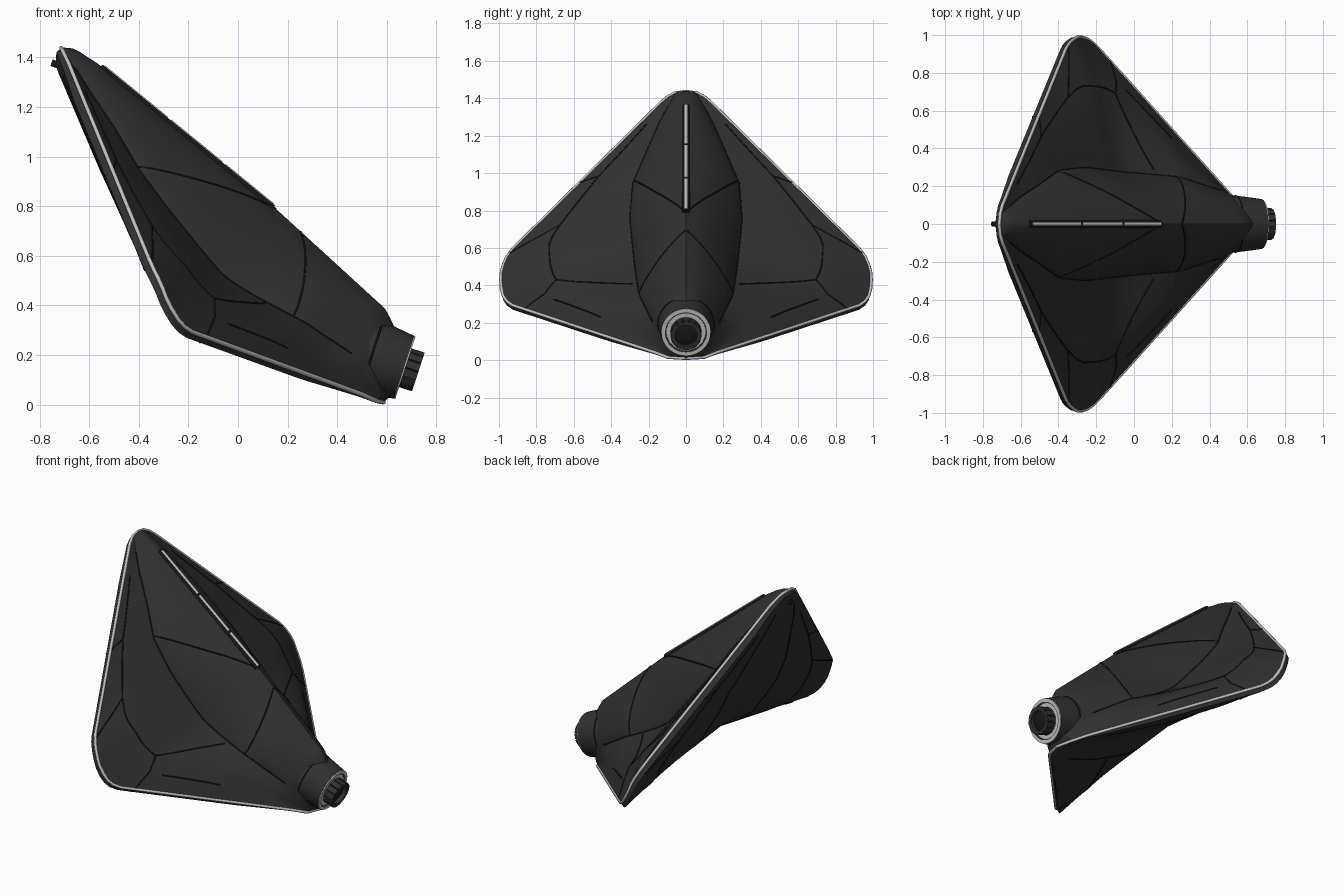
import bpy, bmesh, math
from mathutils import Vector

if "Cube" in bpy.data.objects:
    bpy.data.objects.remove(bpy.data.objects["Cube"])


def material(name, rgb):
    m = bpy.data.materials.new(name)
    m.use_nodes = True
    m.diffuse_color = (*rgb, 1)
    m.node_tree.nodes["Principled BSDF"].inputs["Base Color"].default_value = (*rgb, 1)
    return m


SKIN = material("charcoal skin", (0.03, 0.03, 0.031))
SEAM = material("black seam", (0.009, 0.009, 0.009))
TRIM = material("pale trim", (0.55, 0.55, 0.55))

# Half outline of the drooped wing, from nose round the tip to the tail
OUTLINE = [Vector(p) for p in (
    (-.71, 0, 1.44), (-.705, .06, 1.432), (-.695, .10, 1.41), (-.68, .135, 1.38),
    (-.36, .925, .60), (-.34, .958, .555), (-.318, .978, .51), (-.30, .988, .47),
    (-.285, .99, .43), (-.262, .987, .385), (-.237, .976, .345), (-.212, .957, .317),
    (-.18, .925, .295), (.50, .17, .045), (.56, .10, .018), (.59, 0, .012))]
NOSE, TAIL = OUTLINE[0], OUTLINE[-1]
LENGTH = (TAIL - NOSE).length
AXIS = (TAIL - NOSE).normalized()
UP = Vector((-AXIS.z, 0, AXIS.x))
KNOTS = [(p - NOSE).dot(AXIS) / LENGTH for p in OUTLINE]

# Body height, half width, root lift, panel lift, belly and rim depth along the axis
HEIGHT = ((0, 0), (.02, .035), (.08, .065), (.55, .2), (.86, .255), (.93, .215), (1, .04))
WIDTH = ((0, .05), (.1, .14), (.3, .285), (.42, .3), (.75, .25), (.93, .15), (1, .1))
ROOT = ((0, 0), (.2, 0), (.35, -.02), (.5, -.035), (.58, -.03), (.66, .01), (.76, .07),
        (.9, .1), (1, 0))
PANEL = ((0, 0), (.32, 0), (.42, .01), (.5, .03), (.6, .055), (.75, .05), (.9, .02), (1, 0))
BELLY = ((0, .03), (.02, .07), (.25, .225), (.38, .3), (.53, .33), (.75, .19), (1, .012))
RIM = ((0, .03), (.1, .045), (.85, .035), (1, .012))


def interp(table, t):
    for (a, va), (b, vb) in zip(table, table[1:]):
        if t <= b:
            return va + (vb - va) * max(0, t - a) / (b - a)
    return table[-1][1]


def edge(t, side=1):
    p = interp(list(zip(KNOTS, OUTLINE)), t)
    return Vector((p.x, p.y * side, p.z))


def body_ratio(t):
    return min(interp(WIDTH, t) / max(edge(t).y, 1e-4), .9)


def band_ratio(t):
    """Span where the wing panel breaks down to its edge band."""
    return max(.74, (1 + body_ratio(t)) / 2)


def top(t, u, lift=0):
    """Upper surface: u runs from the spine (0) to the wing edge (+-1)."""
    r, root, a = body_ratio(t), interp(ROOT, t), abs(u)
    if a < r:
        h = root + (interp(HEIGHT, t) - root) * (1 - (a / r) ** 2) ** .75
    else:
        h = interp(((r, root), (band_ratio(t), interp(PANEL, t)), (1, 0)), a)
    side = -1 if u < 0 else 1
    return NOSE.lerp(TAIL, t).lerp(edge(t, side), a) + UP * (h + lift)


def under(t, u):
    side = -1 if u < 0 else 1
    keel = NOSE.lerp(TAIL, t) - UP * interp(BELLY, t)
    return keel.lerp(edge(t, side) - UP * interp(RIM, t), abs(u))


def finish(bm, name, mat, angle=35):
    bmesh.ops.remove_doubles(bm, verts=bm.verts, dist=1e-4)
    bmesh.ops.recalc_face_normals(bm, faces=bm.faces)
    me = bpy.data.meshes.new(name)
    bm.to_mesh(me)
    bm.free()
    me.materials.append(mat)
    ob = bpy.data.objects.new(name, me)
    bpy.context.collection.objects.link(ob)
    bpy.ops.object.select_all(action='DESELECT')
    ob.select_set(True)
    bpy.context.view_layer.objects.active = ob
    bpy.ops.object.shade_smooth_by_angle(angle=math.radians(angle))


def line(name, paths, radius, mat):
    cu = bpy.data.curves.new(name, 'CURVE')
    cu.dimensions = '3D'
    cu.bevel_depth = radius
    cu.bevel_resolution = 1
    cu.use_fill_caps = True
    for pts in paths:
        sp = cu.splines.new('POLY')
        sp.points.add(len(pts) - 1)
        for q, p in zip(sp.points, pts):
            q.co = (*p, 1)
    cu.materials.append(mat)
    ob = bpy.data.objects.new(name, cu)
    bpy.context.collection.objects.link(ob)


def steps(a, b, n):
    return [a + (b - a) * i / n for i in range(n + 1)]


# Hull: one ring of points per station, upper skin then belly
stations = sorted(KNOTS + steps(.05, .4, 14) + steps(.65, .94, 14))
bm = bmesh.new()
rings = []
for t in stations:
    r, band = body_ratio(t), band_ratio(t)
    half = [r * math.sin(a) for a in steps(0, math.pi / 2, 10)] + steps(r, band, 3)[1:]
    half += steps(band, 1, 2)[1:]
    us = [-u for u in reversed(half[1:])] + half
    pts = [top(t, u) for u in us] + [under(t, u) for u in reversed(us)]
    rings.append([bm.verts.new(p) for p in pts])
for a, b in zip(rings, rings[1:]):
    for i in range(len(a)):
        j = (i + 1) % len(a)
        bm.faces.new((a[i], a[j], b[j], b[i]))
finish(bm, "delta_hull", SKIN)

# Pale trim running round the wing edge
fine = sorted(KNOTS + steps(.05, .95, 30))
line("wing_edge_trim", [[edge(t, s) - UP * .004 for t in fine] for s in (1, -1)], .009, TRIM)

# Spine light strips in a dark channel
line("spine_channel", [[top(t, 0, -.01) for t in steps(.085, .545, 20)]], .021, SEAM)
line("spine_strips", [[top(t, 0, 0) for t in steps(a, b, 6)]
                      for a, b in ((.09, .258), (.266, .403), (.411, .54))], .014, TRIM)

# Panel seams, drawn on the skin from (station, span) waypoints
SEAMS = [
    [(.1, .8), (.25, .84), (.4, .8), (.51, .74), (.6, .72), (.68, .36)],
    [(.4, .8), (.46, 1)], [(.6, .72), (.63, .83), (.65, 1)], [(.25, .84), (.26, 1)],
    [(.66, .84), (.78, .8)]]


def trace(surface, way, side):
    out = []
    for (t0, u0), (t1, u1) in zip(way, way[1:]):
        out += [surface(t0 + (t1 - t0) * k, side * (u0 + (u1 - u0) * k)) for k in steps(0, 1, 8)]
    return out


def across_body(t0, t1, side):
    """Seam over the body from the spine at t0 to its side at t1."""
    return [top(t, side * v * body_ratio(t))
            for v, t in zip(steps(0, 1, 16), steps(t0, t1, 16))]


paths = []
for s in (1, -1):
    paths += [trace(top, way, s) for way in SEAMS]
    paths += [trace(under, way, s) for way in SEAMS[:4]]
    paths += [across_body(.55, .29, s), across_body(.62, .74, s)]
    for surface in (top, under):
        paths.append([surface(t, s * body_ratio(t)) for t in steps(.05, .88, 30)])
line("panel_seams", paths, .004, SEAM)

# Tail tube and engine, all turned about the thrust axis
THRUST = Vector((.95, 0, -.31)).normalized()
TURN = THRUST.to_track_quat('Z', 'Y').to_matrix()
EXIT = Vector((.67, 0, .15))


def turned(name, profile, mat, sides=40):
    """Revolve (radius, distance past the tail exit) points."""
    bm = bmesh.new()
    loops = []
    for r, d in profile:
        loops.append([bm.verts.new(EXIT + TURN @ Vector(
            (r * math.cos(a), r * math.sin(a), d)))
            for a in (math.tau * i / sides for i in range(sides))])
    for a, b in zip(loops, loops[1:]):
        for i in range(sides):
            j = (i + 1) % sides
            bm.faces.new((a[i], a[j], b[j], b[i]))
    bm.faces.new(loops[0])
    bm.faces.new(loops[-1])
    finish(bm, name, mat)


turned("tail_tube", [(.09, -.34), (.135, -.24), (.15, -.15), (.146, -.1), (.133, 0),
                     (.105, 0), (.1, -.03)], SKIN)
turned("exhaust_ring", [(.132, -.002), (.132, .005), (.112, .005), (.112, -.002)], TRIM)
turned("tail_seam", [(.147, -.144), (.153, -.142), (.152, -.136), (.146, -.134)], SEAM)
turned("engine_hub", [(.06, -.04), (.06, .035), (.035, .045), (.02, .045)], SEAM, 24)

# Nozzle petals round the hub
bm = bmesh.new()
COUNT = 14
for i in range(COUNT):
    a = math.tau * (i + .5) / COUNT
    made = bmesh.ops.create_cube(bm, size=1)["verts"]
    for v in made:
        r, w, d = .07 + v.co.x * .024, v.co.y * .031, .02 + v.co.z * .08
        v.co = EXIT + TURN @ Vector(
            (r * math.cos(a) - w * math.sin(a), r * math.sin(a) + w * math.cos(a), d))
finish(bm, "nozzle_petals", SKIN)

# Small nose probe
bm = bmesh.new()
bmesh.ops.create_cone(bm, cap_ends=True, segments=12, radius1=.014, radius2=.014, depth=.05)
bm.transform(TURN.to_4x4())
bmesh.ops.translate(bm, verts=bm.verts, vec=(-.728, 0, 1.37))
finish(bm, "nose_probe", SEAM)
